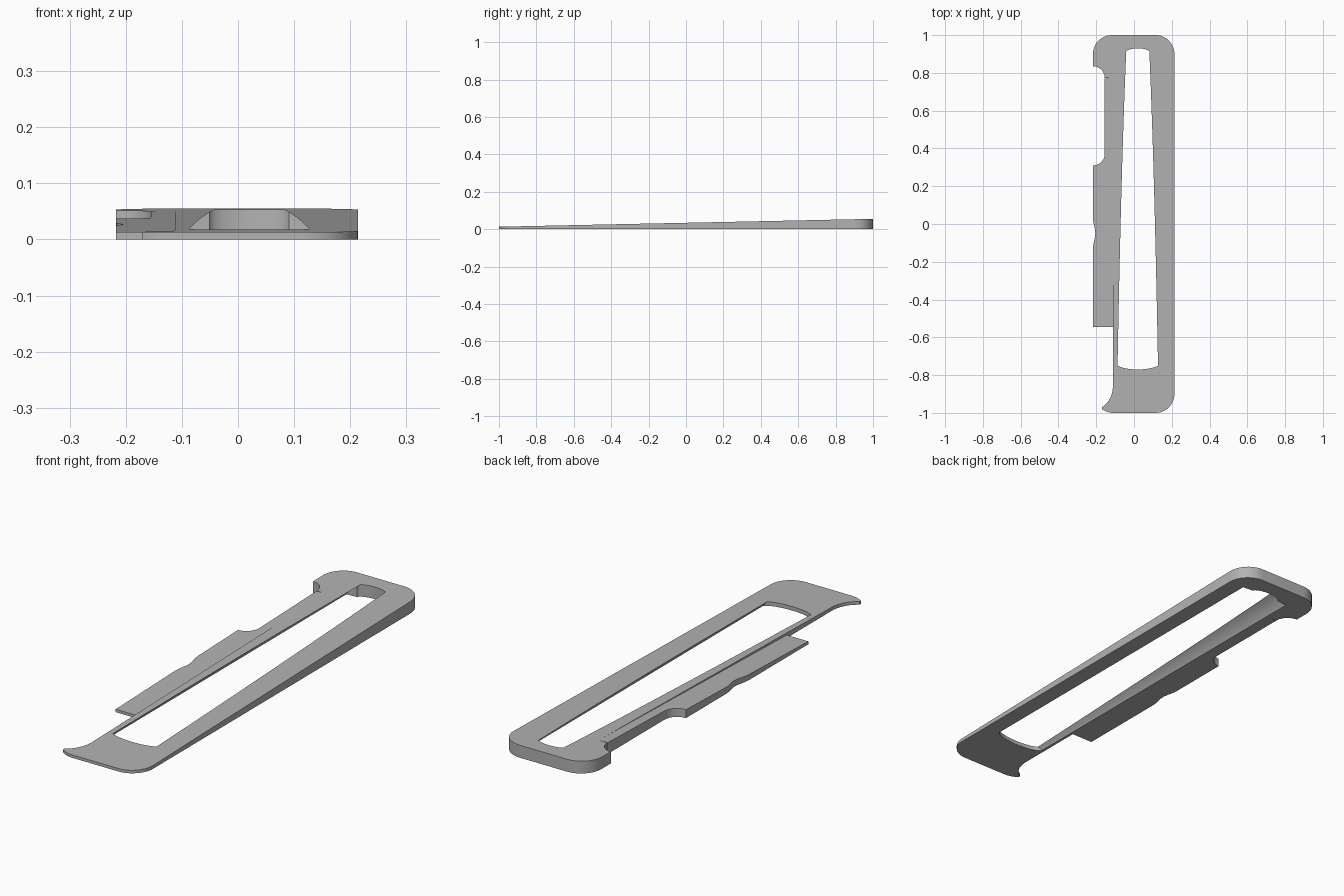
import bpy, bmesh, math

if "Cube" in bpy.data.objects:
    bpy.data.objects.remove(bpy.data.objects["Cube"])

grey = bpy.data.materials.new("mid grey")
grey.use_nodes = True
colour = (0.45, 0.45, 0.45, 1)
grey.diffuse_color = colour
grey.node_tree.nodes["Principled BSDF"].inputs["Base Color"].default_value = colour


def arc(cx, cy, rx, ry, a0, a1, n=12):
    """Points on an elliptical arc, angles in degrees."""
    angles = [math.radians(a0 + (a1 - a0) * i / n) for i in range(n + 1)]
    return [(cx + rx * math.cos(a), cy + ry * math.sin(a)) for a in angles]


def prism(name, outline, top, bottom=lambda x, y: 0):
    """Upright prism whose top and bottom heights follow functions."""
    bm = bmesh.new()
    low = [bm.verts.new((x, y, bottom(x, y))) for x, y in outline]
    high = [bm.verts.new((x, y, top(x, y))) for x, y in outline]
    bm.faces.new(low[::-1])
    bm.faces.new(high)
    for i in range(len(low)):
        j = (i + 1) % len(low)
        bm.faces.new((low[i], low[j], high[j], high[i]))
    bmesh.ops.recalc_face_normals(bm, faces=bm.faces)
    mesh = bpy.data.meshes.new(name)
    bm.to_mesh(mesh)
    bm.free()
    mesh.materials.append(grey)
    obj = bpy.data.objects.new(name, mesh)
    bpy.context.collection.objects.link(obj)
    return obj


def boolean(target, cutter, operation):
    mod = target.modifiers.new("cut", "BOOLEAN")
    mod.operation = operation
    mod.solver = "EXACT"
    mod.object = cutter
    bpy.context.view_layer.objects.active = target
    bpy.ops.object.modifier_apply(modifier=mod.name)
    bpy.data.objects.remove(cutter)


# Wedge body with rounded corners and a hooked front tip
body_outline = (
    arc(0.114, -0.9, 0.1, 0.1, -90, 0)
    + arc(0.114, 0.9, 0.1, 0.1, 0, 90)
    + arc(-0.117, 0.9, 0.1, 0.1, 90, 180)
    + arc(-0.217, 0.773, 0.062, 0.062, 90, 0)
    + [(-0.112, 0.77)]
    + arc(-0.222, -0.86, 0.11, 0.125, 0, -62)
    + arc(-0.11, -0.9, 0.1, 0.1, 233, 270, 6)
)
body = prism("wedge_body", body_outline, lambda x, y: 0.034 + 0.021 * y)

# Side flap, sunk below the body at its free end
wave = [(-0.211 - 0.006 * math.cos(math.tau * i / 16), 0.03 - 0.16 * i / 16)
        for i in range(17)]
flap_outline = (
    [(-0.112, -0.545), (-0.112, 0.77), (-0.155, 0.77)]
    + arc(-0.217, 0.372, 0.062, 0.062, 0, -90)
    + wave
    + [(-0.217, -0.545)]
)
flap = prism("side_flap", flap_outline, lambda x, y: 0.013 + 0.0283 * (y + 0.545))

# Long window: arched channel limited by curved ends
window_outline = (
    arc(0.02, -0.735, 0.118, 0.035, 180, 360, 20)
    + arc(0.02, 0.9, 0.072, 0.03, 0, 180, 20)
)
window_outline = [(0.02 + math.copysign(0.13, x - 0.02), y) if y in (-0.735, 0.9) else (x, y)
                  for x, y in window_outline]
window = prism("window_cutter", window_outline, lambda x, y: 0.1, lambda x, y: -0.02)
bpy.ops.mesh.primitive_cylinder_add(vertices=192, radius=0.142, depth=3,
                                    location=(0.02, 0, -0.075),
                                    rotation=(math.pi / 2, 0, 0))
boolean(window, bpy.context.object, "INTERSECT")
boolean(body, window, "DIFFERENCE")

for obj in (body, flap):
    bpy.ops.object.select_all(action="DESELECT")
    obj.select_set(True)
    bpy.context.view_layer.objects.active = obj
    bpy.ops.object.shade_smooth_by_angle(angle=math.radians(30))
